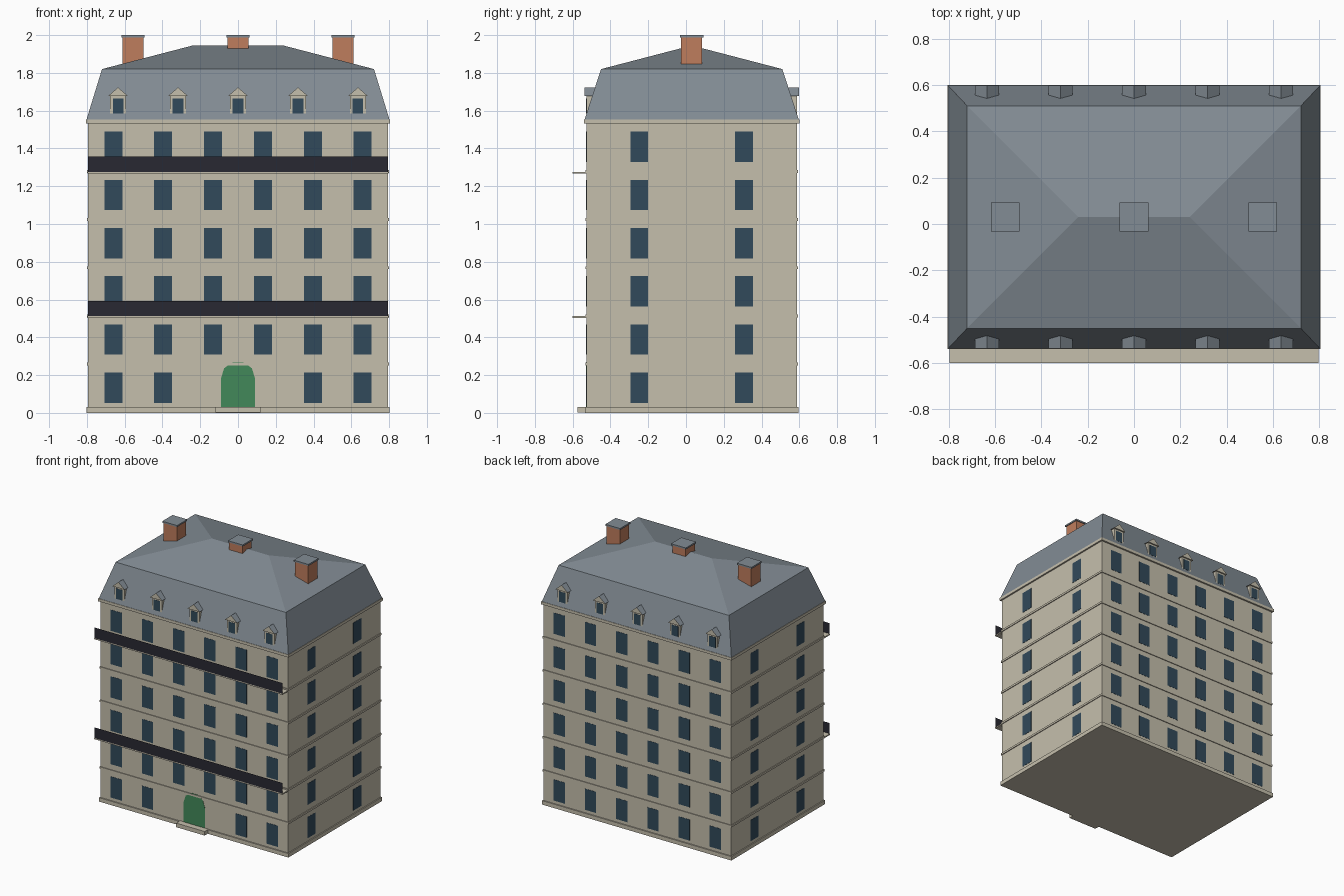
import bpy, bmesh, math

if "Cube" in bpy.data.objects:
    bpy.data.objects.remove(bpy.data.objects["Cube"])

CY = 0.03             # depth centre of the building
HX, HY = 0.793, 0.557  # wall half sizes
FLOOR = 0.255


def mat(name, rgb):
    m = bpy.data.materials.new(name)
    m.diffuse_color = (*rgb, 1)
    m.use_nodes = True
    m.node_tree.nodes["Principled BSDF"].inputs["Base Color"].default_value = m.diffuse_color
    return m


STONE = mat("stone", (0.56, 0.52, 0.415))
SLATE = mat("slate", (0.225, 0.263, 0.298))
BRICK = mat("brick", (0.52, 0.205, 0.11))
GLASS = mat("dark_glass", (0.031, 0.067, 0.103))
GREEN = mat("green_door", (0.054, 0.25, 0.1))
IRON = mat("dark_iron", (0.022, 0.022, 0.032))


def mesh(name, verts, faces, *mats):
    me = bpy.data.meshes.new(name)
    me.from_pydata(verts, [], faces)
    for m in mats:
        me.materials.append(m)
    if len(faces) > 1:                 # closed parts: make faces point outwards
        bm = bmesh.new()
        bm.from_mesh(me)
        bmesh.ops.recalc_face_normals(bm, faces=bm.faces)
        bm.to_mesh(me)
        bm.free()
    ob = bpy.data.objects.new(name, me)
    bpy.context.collection.objects.link(ob)
    return ob


def frustum(name, m, bot, top):
    """Four-sided block; bot and top are (x0, x1, y0, y1, z)."""
    v = []
    for x0, x1, y0, y1, z in (bot, top):
        v += [(x0, y0, z), (x1, y0, z), (x1, y1, z), (x0, y1, z)]
    f = [(3, 2, 1, 0), (4, 5, 6, 7)]
    f += [(i, (i + 1) % 4, (i + 1) % 4 + 4, i + 4) for i in range(4)]
    return mesh(name, v, f, m)


def box(name, m, x0, x1, y0, y1, z0, z1):
    return frustum(name, m, (x0, x1, y0, y1, z0), (x0, x1, y0, y1, z1))


def ring(name, m, hx, hy, z0, z1):
    return box(name, m, -hx, hx, CY - hy, CY + hy, z0, z1)


def ybox(name, m, x, w, s, d0, d1, z0, z1):
    """Box centred on x, between distances d0 < d1 from the depth centre, on side s."""
    ya, yb = sorted((CY + s * d0, CY + s * d1))
    return box(name, m, x - w, x + w, ya, yb, z0, z1)


# Walls, plinth, string courses, cornice
ring("walls", STONE, HX, HY, 0, 1.54)
ring("plinth", STONE, 0.801, 0.566, 0, 0.03)
for i in range(1, 6):
    ring("string_course", STONE, HX + 0.006, HY + 0.006, i * FLOOR - 0.004, i * FLOOR + 0.011)
ring("cornice", STONE, 0.805, 0.57, 1.532, 1.553)

# Windows on all four sides, as thin plates
T = 0.0015
for i in range(6):
    z0 = 0.053 + i * FLOOR
    z1 = z0 + 0.161
    for x in (-0.66, -0.396, -0.132, 0.132, 0.396, 0.66):
        for s in (-1, 1):
            if s < 0 and i == 0 and abs(x) < 0.2:
                continue      # the door takes this place
            ybox("window", GLASS, x, 0.0475, s, HY - T, HY + T, z0, z1)
    for s in (-1, 1):
        for y in (CY - 0.2775, CY + 0.2775):
            xa, xb = sorted((s * (HX - T), s * (HX + T)))
            box("side_window", GLASS, xa, xb, y - 0.0475, y + 0.0475, z0, z1)

# Arched door (five-sided arch) and its step
outline = [(-0.09, 0.03), (0.09, 0.03)]
outline += [(0.09 * math.cos(a * math.pi / 5), 0.184 + 0.09 * math.sin(a * math.pi / 5)) for a in range(6)]
n = len(outline)
yf, yb = CY - HY - 0.002, CY - HY + 0.002
mesh("door", [(x, yf, z) for x, z in outline] + [(x, yb, z) for x, z in outline],
     [tuple(range(n)), tuple(range(2 * n - 1, n - 1, -1))]
     + [(i, i + n, (i + 1) % n + n, (i + 1) % n) for i in range(n)], GREEN)
box("door_step", STONE, -0.12, 0.12, -0.575, -0.5, 0.001, 0.032)

# Long front balconies with thin solid railings
for z in (0.503, 1.267):
    box("balcony_slab", STONE, -0.797, 0.797, -0.6, CY - HY + 0.01, z, z + 0.009)
    z0, z1 = z + 0.009, z + 0.09
    mesh("balcony_railing", [(-0.795, -0.5995, z0), (0.795, -0.5995, z0),
                             (0.795, -0.5995, z1), (-0.795, -0.5995, z1)], [(0, 1, 2, 3)], IRON)

# Mansard roof: steep lower part and hipped top
Z1, Z2, Z3 = 1.553, 1.82, 1.945
frustum("mansard_roof", SLATE, (-0.802, 0.802, CY - 0.567, CY + 0.567, Z1),
        (-0.72, 0.72, CY - 0.48, CY + 0.48, Z2))
mesh("hip_roof",
     [(-0.72, CY - 0.48, Z2), (0.72, CY - 0.48, Z2), (0.72, CY + 0.48, Z2), (-0.72, CY + 0.48, Z2),
      (-0.24, CY, Z3), (0.24, CY, Z3)],
     [(0, 1, 5, 4), (1, 2, 5), (2, 3, 4, 5), (3, 0, 4), (3, 2, 1, 0)], SLATE)

# Dormers, front and back
for s in (-1, 1):
    for k in range(-2, 3):
        x = k * 0.3175
        ybox("dormer", STONE, x, 0.042, s, 0.48, 0.557, 1.582, 1.68)
        ybox("dormer_window", GLASS, x, 0.028, s, 0.555, 0.5585, 1.585, 1.665)
        v = [(x + s * dx, CY + s * d, z) for d in (0.568, 0.49)
             for dx, z in ((0.052, 1.678), (-0.052, 1.678), (0, 1.723))]
        roof = mesh("dormer_roof", v, [(0, 2, 1), (3, 4, 5), (0, 1, 4, 3), (1, 2, 5, 4), (2, 0, 3, 5)],
                    STONE, SLATE)
        for p in roof.data.polygons:     # sloping sides are slate
            p.material_index = 1 if p.index >= 3 else 0

# Brick chimneys with slate caps
for x in (-0.556, 0, 0.556):
    box("chimney", BRICK, x - 0.056, x + 0.056, CY - 0.056, CY + 0.056, 1.80, 1.99)
    box("chimney_cap", SLATE, x - 0.062, x + 0.062, CY - 0.062, CY + 0.062, 1.988, 2.0)
